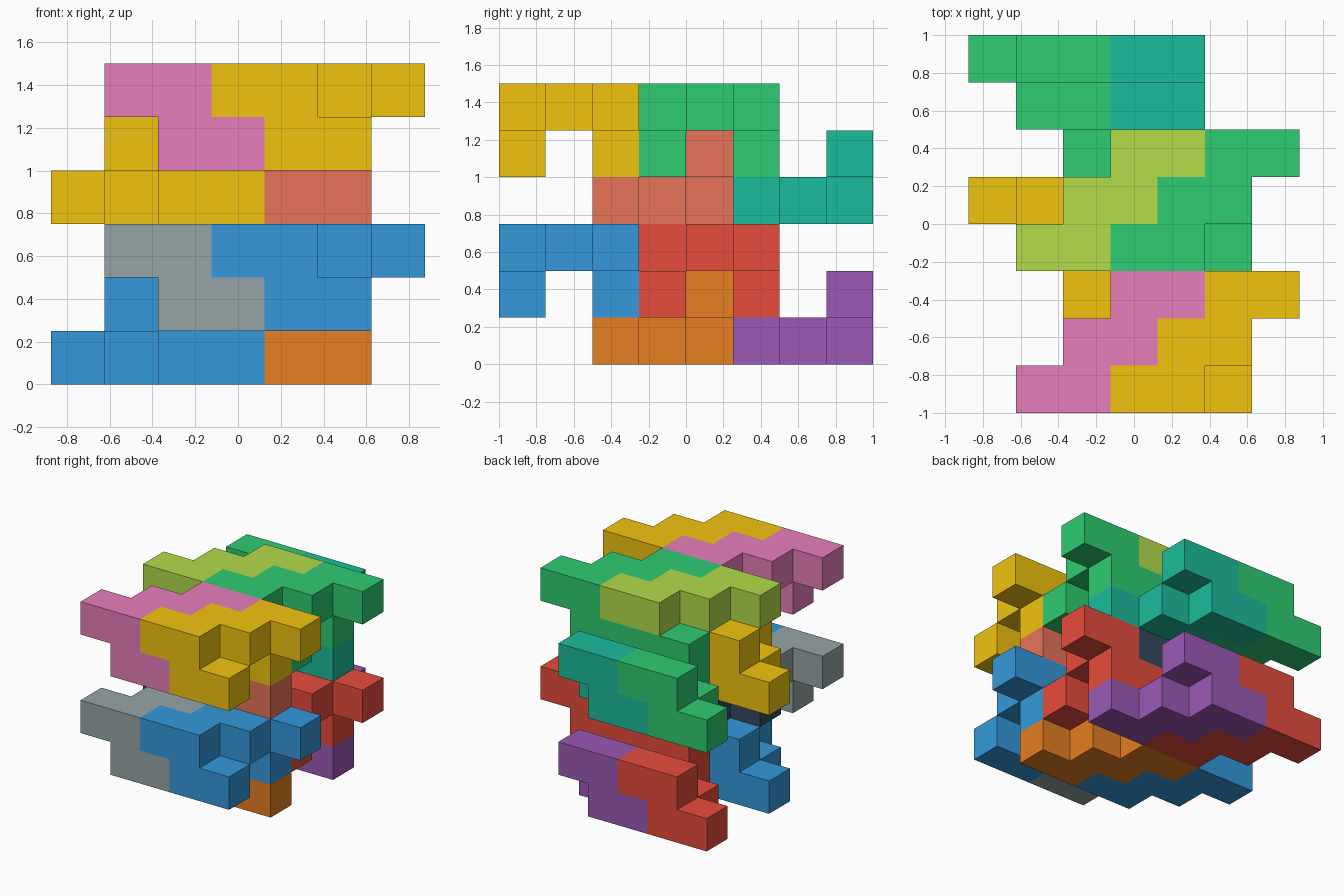
import bpy, bmesh, math
from mathutils import Vector

if "Cube" in bpy.data.objects:
    bpy.data.objects.remove(bpy.data.objects["Cube"])

CELL = 0.25
ORIGIN = Vector((-0.875, -1.0, 0.0))


def rows(*spec):
    """Each entry is (row, layer, first column, length) -> set of grid cells."""
    return {(i, j, k) for j, k, start, n in spec for i in range(start, start + n)}


# The three interlocking shapes, each a chain of stepped bars
UPPER_CAP = rows((0, 4, 2, 2), (0, 5, 1, 2), (1, 5, 2, 2), (2, 5, 3, 2))
LINK = rows((0, 4, 4, 2), (0, 5, 3, 2), (1, 5, 4, 2), (2, 5, 5, 2),
            (2, 4, 2, 4),
            (2, 3, 2, 2), (3, 3, 1, 2), (4, 3, 0, 2), (4, 4, 1, 2))
LOWER_CAP = rows((2, 3, 4, 2), (3, 3, 3, 2), (4, 3, 2, 2), (4, 4, 3, 2))


def linear(c):
    c /= 255
    return c / 12.92 if c <= 0.04045 else ((c + 0.055) / 1.055) ** 2.4


def material(name, hex_color):
    mat = bpy.data.materials.new(name)
    rgb = [linear(hex_color >> s & 255) for s in (16, 8, 0)]
    mat.diffuse_color = (*rgb, 1.0)
    mat.use_nodes = True
    mat.node_tree.nodes["Principled BSDF"].inputs["Base Color"].default_value = mat.diffuse_color
    return mat


def block_piece(name, cells, dj, dk, hex_color):
    """Outer skin of a set of cubes, shifted by rows and layers."""
    bm = bmesh.new()
    for cell in cells:
        for axis in range(3):
            for side in (0, 1):
                near = list(cell)
                near[axis] += 2 * side - 1
                if tuple(near) in cells:
                    continue
                u, v = (axis + 1) % 3, (axis + 2) % 3
                corners = []
                for a, b in ((0, 0), (1, 0), (1, 1), (0, 1)):
                    p = Vector(cell) + Vector((0, dj, dk))
                    p[axis] += side
                    p[u] += a
                    p[v] += b
                    corners.append(bm.verts.new(ORIGIN + p * CELL))
                bm.faces.new(corners if side else corners[::-1])
    bmesh.ops.remove_doubles(bm, verts=bm.verts, dist=0.001)
    bmesh.ops.dissolve_limit(bm, angle_limit=math.radians(1),
                             verts=bm.verts, edges=bm.edges)
    mesh = bpy.data.meshes.new(name)
    bm.to_mesh(mesh)
    bm.free()
    mesh.materials.append(material(name + "_color", hex_color))
    obj = bpy.data.objects.new(name, mesh)
    bpy.context.collection.objects.link(obj)


# Four copies of the group: front/back rows, top/bottom layers
GROUPS = [
    ("top_front", 0, 0, (0xE87EBB, 0xF1C40F, 0xE8735A)),
    ("top_back", 3, 0, (0xB2DC4A, 0x2ECC71, 0x1ABC9C)),
    ("bottom_front", 0, -3, (0x95A5A6, 0x3498DB, 0xE67E22)),
    ("bottom_back", 3, -3, (0x34495E, 0xE74C3C, 0x9B59B6)),
]
for place, dj, dk, colors in GROUPS:
    for part, cells, color in zip(("upper_cap", "link", "lower_cap"),
                                  (UPPER_CAP, LINK, LOWER_CAP), colors):
        block_piece(f"{place}_{part}", cells, dj, dk, color)
